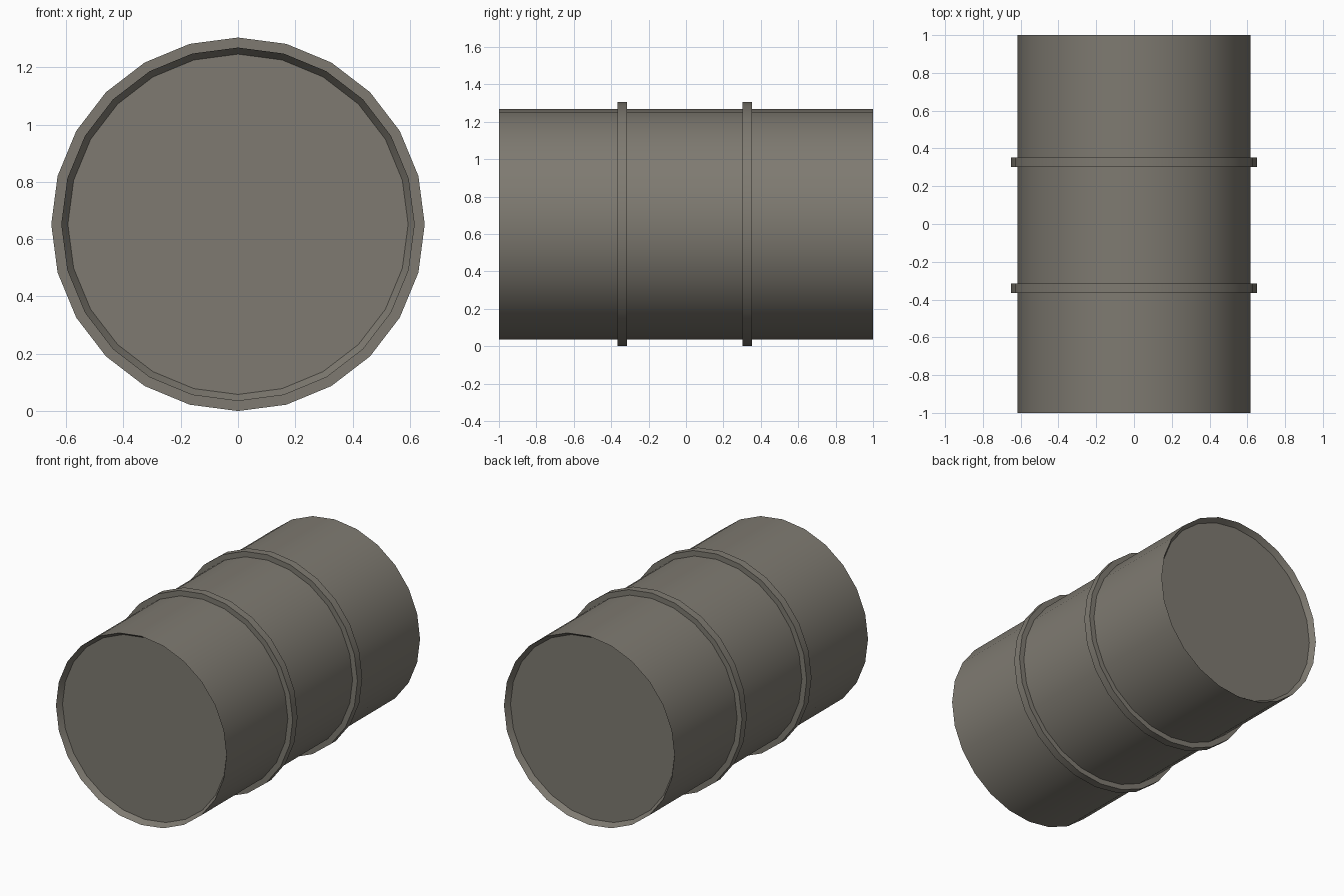
import bpy, bmesh, math

if "Cube" in bpy.data.objects:
    bpy.data.objects.remove(bpy.data.objects["Cube"])

SIDES = 24
AXIS_Z = 0.652

steel = bpy.data.materials.new("warm grey steel")
steel.diffuse_color = (0.21, 0.195, 0.165, 1)
steel.use_nodes = True
steel.node_tree.nodes["Principled BSDF"].inputs["Base Color"].default_value = steel.diffuse_color


def lathe(name, profile, closed=False, caps=False):
    """Revolve (y, radius) points about the horizontal axis."""
    bm = bmesh.new()
    rings = []
    for y, r in profile:
        rings.append([bm.verts.new((r * math.sin(math.tau * i / SIDES), y,
                                    AXIS_Z + r * math.cos(math.tau * i / SIDES)))
                      for i in range(SIDES)])
    pairs = list(zip(rings, rings[1:]))
    if closed:
        pairs.append((rings[-1], rings[0]))
    for a, b in pairs:
        for i in range(SIDES):
            j = (i + 1) % SIDES
            bm.faces.new((a[i], a[j], b[j], b[i]))
    if caps:
        bm.faces.new(rings[0])
        bm.faces.new(rings[-1])
    bmesh.ops.recalc_face_normals(bm, faces=bm.faces)
    mesh = bpy.data.meshes.new(name)
    bm.to_mesh(mesh)
    bm.free()
    mesh.materials.append(steel)
    obj = bpy.data.objects.new(name, mesh)
    bpy.context.collection.objects.link(obj)
    bpy.ops.object.select_all(action='DESELECT')
    obj.select_set(True)
    bpy.context.view_layer.objects.active = obj
    bpy.ops.object.shade_smooth_by_angle(angle=math.radians(30))
    return obj


# Drum body with a sloped rim leading to a recessed lid at each end
lathe("drum_body", [(-0.965, 0.594), (-1, 0.617), (1, 0.617), (0.965, 0.594)], caps=True)

# Two raised hoops around the body
for name, y in (("front_hoop", -0.341), ("back_hoop", 0.328)):
    lathe(name, [(y - 0.025, 0.605), (y - 0.025, 0.652),
                 (y + 0.025, 0.652), (y + 0.025, 0.605)], closed=True)
